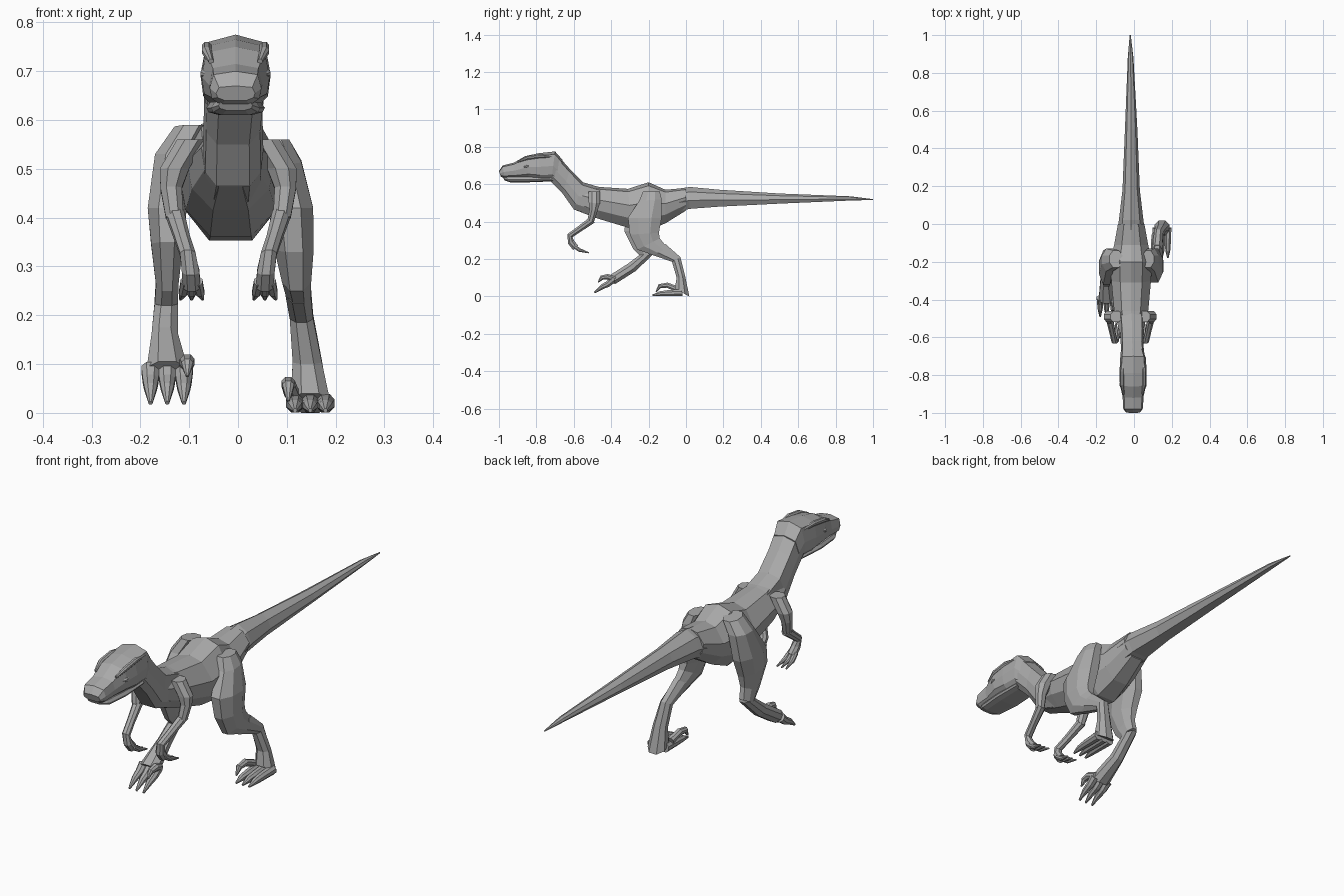
import bpy, bmesh
from mathutils import Vector

UNIT = 0.01   # all lengths below are in hundredths

cube = bpy.data.objects.get("Cube")
if cube:
    bpy.data.objects.remove(cube, do_unlink=True)

grey = bpy.data.materials.new("hide grey")
grey.use_nodes = True
hide_colour = (0.4, 0.4, 0.4, 1)
grey.diffuse_color = hide_colour
shader = next(n for n in grey.node_tree.nodes if n.type == "BSDF_PRINCIPLED")
shader.inputs["Base Color"].default_value = hide_colour

# Half cross-sections: (share of half width, share of the way from top to bottom)
TRUNK = [(0, 0), (.55, .07), (1, .4), (.88, .72), (.4, .97)]
SKULL = [(0, 0), (.85, .1), (1, .5), (.92, .8), (.55, 1)]
LIMB = [(.45, 0), (1, .3), (1, .7), (.45, 1)]
TAIL = [(0, 0), (.7, .2), (1, .55), (.6, .9)]


def loft(name, rings, half):
    """Skin rings of (x, half width, top y, top z, bottom y, bottom z)."""
    bm = bmesh.new()
    outline = half + [(-w, t) for w, t in reversed(half) if w > 0]
    loops = []
    for x, width, top_y, top_z, low_y, low_z in rings:
        top = Vector((x, top_y, top_z))
        low = Vector((x, low_y, low_z))
        loop = []
        for w, t in outline:
            spot = top.lerp(low, t) + Vector((w * width, 0, 0))
            loop.append(bm.verts.new(spot * UNIT))
        loops.append(loop)
    count = len(outline)
    for a, b in zip(loops, loops[1:]):
        for i in range(count):
            j = (i + 1) % count
            bm.faces.new((a[i], a[j], b[j], b[i]))
    bm.faces.new(loops[0])
    bm.faces.new(loops[-1])
    bmesh.ops.recalc_face_normals(bm, faces=bm.faces)
    mesh = bpy.data.meshes.new(name)
    bm.to_mesh(mesh)
    bm.free()
    mesh.materials.append(grey)
    part = bpy.data.objects.new(name, mesh)
    bpy.context.collection.objects.link(part)
    return part


def limb(name, path):
    """Tapered tube along points of (x, y, z, radius)."""
    rings = []
    for i, (x, y, z, r) in enumerate(path):
        before = path[max(i - 1, 0)]
        after = path[min(i + 1, len(path) - 1)]
        along = Vector((after[1] - before[1], after[2] - before[2])).normalized()
        dy, dz = -along.y * r, along.x * r
        rings.append((x, r, y + dy, z + dz, y - dy, z - dz))
    return loft(name, rings, LIMB)


# Head and jaw
loft("head", [
    (-.5, 4, -100, 67, -99, 64),
    (-.5, 5.3, -98, 70, -97, 63),
    (-.5, 5.5, -92, 71.5, -91, 63),
    (-.5, 7, -86, 75, -84, 63),
    (-.5, 7.2, -79, 76.5, -78, 62),
    (-.5, 6.8, -70, 77.5, -72, 62),
    (-1, 6, -66, 73, -69, 60)], SKULL)
loft("lower_jaw", [
    (-.5, 3.5, -98, 64, -97, 62),
    (-.5, 5, -95, 64, -94, 61),
    (-.5, 6, -84, 64, -84, 61),
    (-.5, 5.5, -72, 64, -71, 61.5)], SKULL)

# Neck
loft("neck", [
    (-.5, 6.3, -70, 77, -73, 62),
    (-1, 6, -62, 68, -66, 55),
    (-1, 6.2, -55, 61, -60, 46.5),
    (-1.5, 6.5, -45, 58, -50, 43)], SKULL)

# Torso
loft("torso", [
    (-1.5, 6, -56, 60, -60, 46),
    (-1.5, 9, -46, 58.5, -47, 41),
    (-1.5, 10.5, -31, 57.5, -29, 35.5),
    (-1.5, 11, -20, 61, -20, 34.5),
    (-1.5, 9, -11, 57, -11, 38.5),
    (-1.5, 7, 0, 58, 0, 45.5)], TRUNK)

# Tail
loft("tail", [
    (-1.5, 8, -8, 57, -8, 43),
    (-1.5, 6.5, 2, 58.5, 2, 45.5),
    (-1.5, 4.6, 18, 57, 18, 47),
    (-1.5, 3.3, 50, 55, 50, 49),
    (-1.8, 1.5, 88, 53.5, 88, 51),
    (-2, .3, 100, 52, 100, 51.5)], TAIL)

# Standing hind leg on the left
loft("left_thigh", [
    (7.5, 3, -23, 56, -14, 56),
    (9, 4, -25, 51, -13, 52),
    (10.8, 4.6, -31, 42, -13, 42),
    (11.5, 4, -30, 33, -14.5, 34),
    (12, 3, -26, 25, -14, 31),
    (12.5, 2.5, -17, 22, -10, 26)], LIMB)
loft("left_shin", [
    (12.3, 2.6, -19, 22.5, -11, 28),
    (13, 2.4, -7.5, 18.5, -3, 21),
    (14.2, 3, -5, 10, -.5, 11),
    (14.8, 4, -6, 4, 1.8, 0)], LIMB)

# Lifted hind leg on the right
loft("right_thigh", [
    (-9.5, 3.5, -23, 59, -14, 58),
    (-13, 4, -25, 53, -13, 53),
    (-14.5, 4, -32, 42, -14, 42),
    (-14.5, 3.3, -33, 35, -17, 34),
    (-14.5, 2.3, -28, 25, -18, 29),
    (-14.7, 2.4, -24, 21, -17, 24)], LIMB)
loft("right_shin", [
    (-14.7, 2.4, -25, 22, -17, 23),
    (-15, 2.7, -31, 17.5, -27, 13.5),
    (-14.5, 4.2, -42, 10.5, -38, 6.5)], LIMB)

# Three walking toes and one raised claw on each foot
for place, offset in (("inner", -3.1), ("middle", 0), ("outer", 3.1)):
    x = 14.8 + offset
    limb(f"left_{place}_toe", [
        (x, -2, 2, 1.9), (x, -10, 1.7, 1.6), (x, -14, 1.4, 1.3), (x, -18, .5, .4)])
    x = -14.5 - offset * 1.1
    limb(f"right_{place}_toe", [
        (x, -39, 9, 1.9), (x, -42, 6.5, 1.6), (x, -45, 5, 1.3), (x, -49, 2, .4)])
limb("left_raised_claw", [
    (11, -5, 4, 1.5), (10.3, -10, 6, 1.4), (10.3, -14, 5.5, 1.2), (10.3, -16, 2.5, .3)])
limb("right_raised_claw", [
    (-11, -38, 9, 1.5), (-10.4, -42, 10.5, 1.5), (-10.4, -45, 10, 1.2), (-10.4, -47, 7.5, .3)])

# Arms, hands and brows, mirrored about the body's middle
MIDDLE = -2
for side, sign in (("left", 1), ("right", -1)):
    def mirrored(path, middle=MIDDLE):
        return [(middle + sign * x, y, z, r) for x, y, z, r in path]

    limb(f"{side}_upper_arm", mirrored([
        (7.5, -49, 56, 3), (11, -49, 50, 3), (11.7, -49.5, 46, 2.2), (11, -51, 40, 1.8)]))
    limb(f"{side}_forearm", mirrored([
        (11, -50, 41, 1.9), (9.5, -57, 36, 1.6), (8.3, -62, 32.5, 1.6),
        (7.7, -61.5, 29, 1.8), (7.5, -59, 26, 1.8)]))
    for number, spread in enumerate((-1.6, 0, 1.6)):
        limb(f"{side}_finger_{number}", mirrored([
            (7.5 + spread * .7, -60, 27, 1.1), (7.5 + spread, -57, 24.8, 1),
            (7.5 + spread * 1.4, -52, 23.3, .3)]))
    limb(f"{side}_brow", mirrored([
        (5, -90, 72, .5), (5.9, -85, 74, 1), (5.9, -78, 75, 1), (5.5, -71, 74.5, .5)], -.5))
    limb(f"{side}_eye", mirrored([
        (5.9, -87, 69.3, .5), (6.3, -85.5, 69.5, .9), (6.6, -84, 69.7, .5)], -.5))
